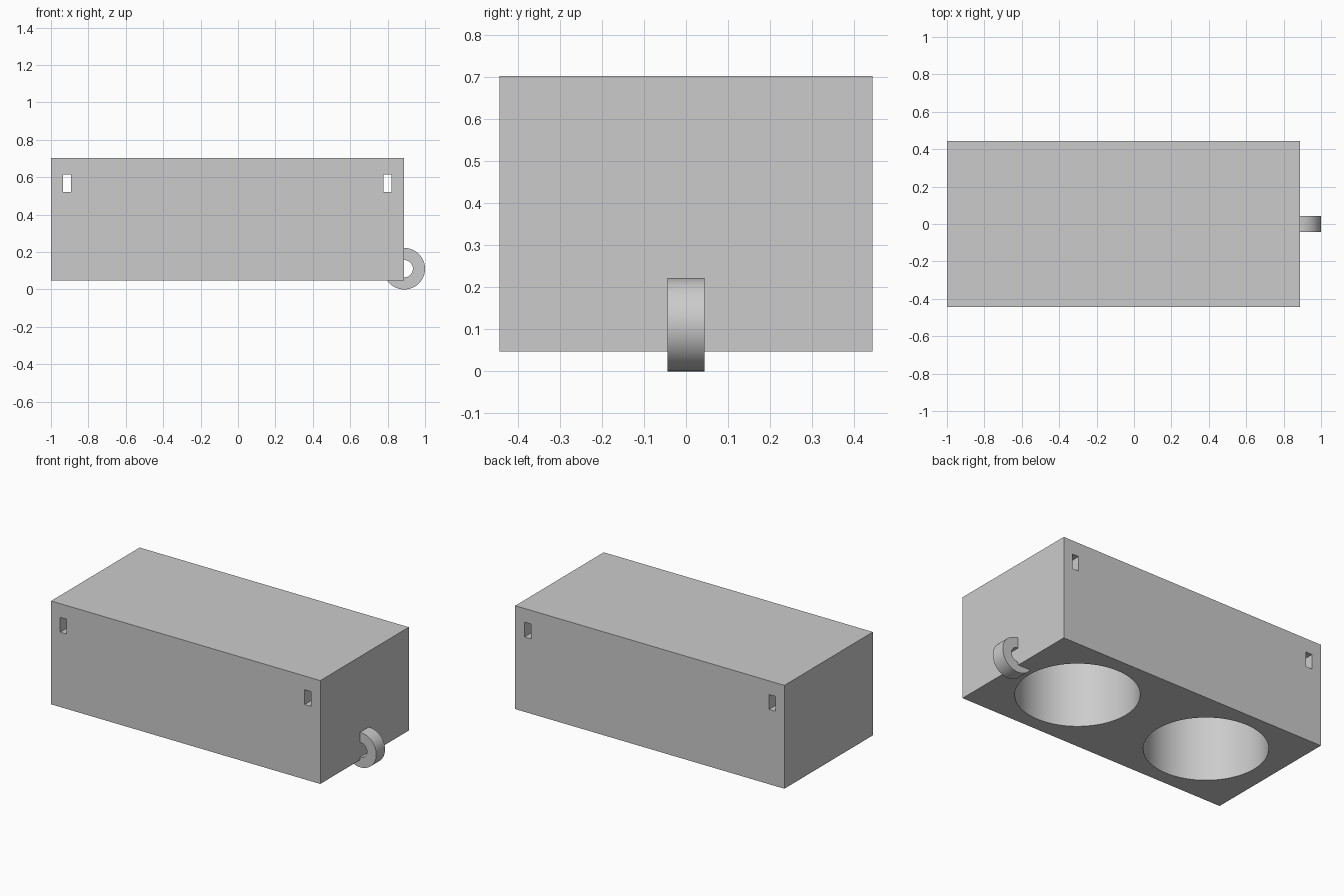
import bpy
import math

cube = bpy.data.objects.get("Cube")
if cube:
    bpy.data.objects.remove(cube, do_unlink=True)

# Single plain grey
grey = bpy.data.materials.new("light_grey")
grey.use_nodes = True
colour = (0.6, 0.6, 0.6, 1.0)
grey.diffuse_color = colour
grey.node_tree.nodes["Principled BSDF"].inputs["Base Color"].default_value = colour


def finish(name):
    obj = bpy.context.object
    obj.name = name
    obj.data.materials.append(grey)
    return obj


def box(name, x0, x1, y0, y1, z0, z1):
    bpy.ops.mesh.primitive_cube_add(
        size=1, location=((x0 + x1) / 2, (y0 + y1) / 2, (z0 + z1) / 2))
    obj = finish(name)
    obj.scale = (x1 - x0, y1 - y0, z1 - z0)
    bpy.ops.object.transform_apply(location=False, rotation=False, scale=True)
    return obj


def cylinder(name, radius, depth, location, rotation=(0, 0, 0)):
    bpy.ops.mesh.primitive_cylinder_add(
        vertices=96, radius=radius, depth=depth, location=location, rotation=rotation)
    return finish(name)


def cut(target, cutter):
    mod = target.modifiers.new("cut", "BOOLEAN")
    mod.operation = "DIFFERENCE"
    mod.solver = "EXACT"
    mod.object = cutter
    bpy.context.view_layer.objects.active = target
    bpy.ops.object.modifier_apply(modifier=mod.name)
    bpy.data.objects.remove(cutter, do_unlink=True)


def smooth(obj):
    bpy.ops.object.select_all(action="DESELECT")
    obj.select_set(True)
    bpy.context.view_layer.objects.active = obj
    bpy.ops.object.shade_smooth_by_angle(angle=math.radians(30))


# Block body
left, right, half_depth, base, top = -1.0, 0.887, 0.443, 0.047, 0.702
body = box("body", left, right, -half_depth, half_depth, base, top)

# Two round pockets opening downward
length = right - left
roof = 0.09
for i in (0.25, 0.75):
    pocket = cylinder("pocket_cutter", 0.353, 2 * (top - roof - base),
                      (left + i * length, 0, base))
    cut(body, pocket)

# Strap slots running from front to back
for x in (-0.914, 0.8):
    cut(body, box("slot_cutter", x - 0.022, x + 0.022, -0.6, 0.6, 0.521, 0.615))
smooth(body)

# Key ring loop on the lower side edge
sideways = (math.pi / 2, 0, 0)
centre = (0.889, 0, 0.111)
loop = cylinder("ring_loop", 0.111, 0.088, centre, sideways)
cut(loop, cylinder("loop_cutter", 0.046, 0.3, centre, sideways))
smooth(loop)
